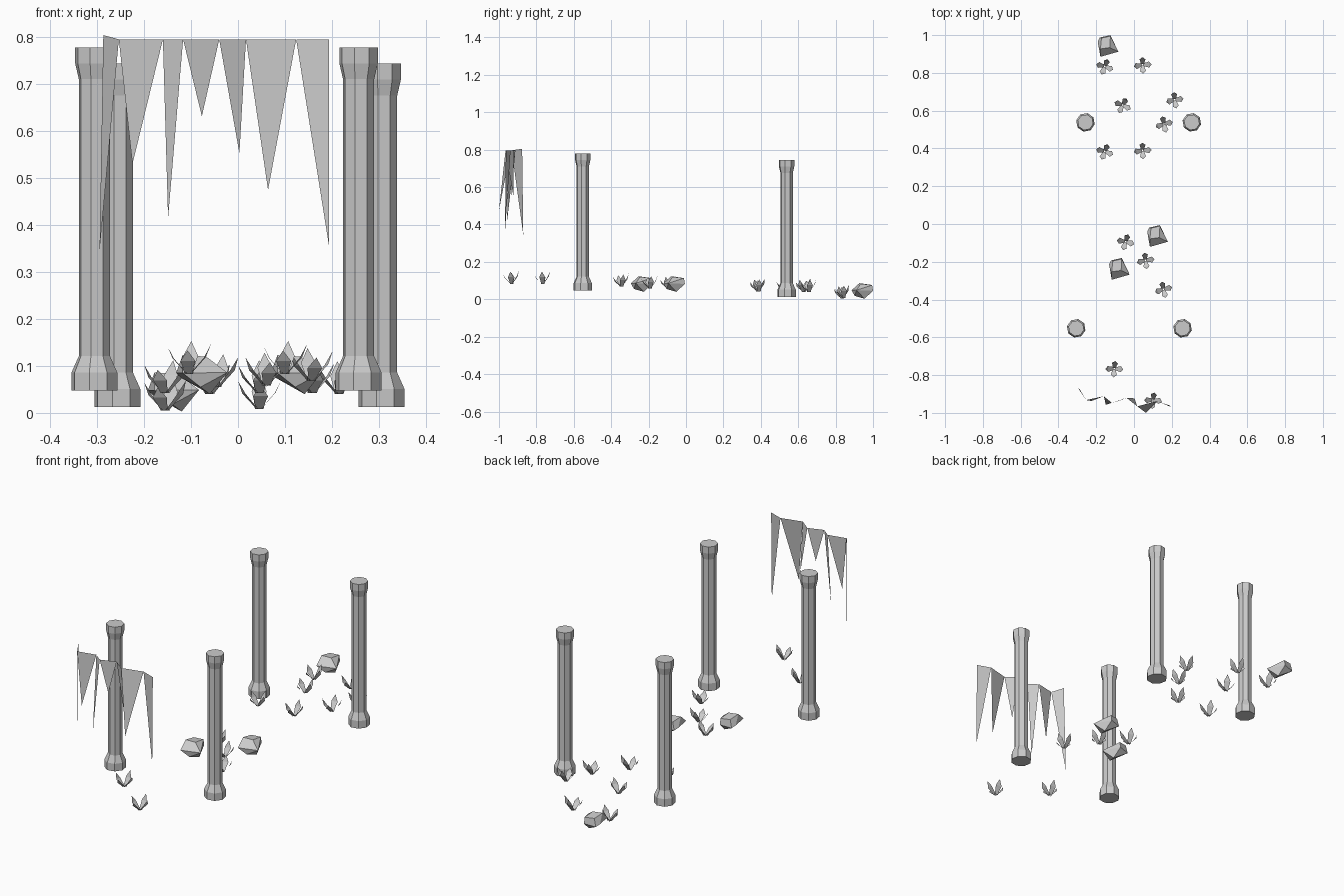
import bpy, bmesh
from math import cos, sin, pi, radians
from mathutils import Vector, Matrix


def finish(bm, name, loc=(0, 0, 0), turn=0.0):
    me = bpy.data.meshes.new(name)
    bm.to_mesh(me)
    bm.free()
    ob = bpy.data.objects.new(name, me)
    ob.location = loc
    ob.rotation_euler.z = radians(turn)
    bpy.context.collection.objects.link(ob)
    return ob


# Columns: octagonal lathe of a (radius, height) profile
COLUMN = [(0.05, 0), (0.05, 0.038), (0.034, 0.073), (0.034, 0.663),
          (0.042, 0.697), (0.042, 0.731)]


def column(name, loc):
    bm = bmesh.new()
    rings = []
    for r, z in COLUMN:
        rings.append([bm.verts.new((r * cos((i + .5) * pi / 4),
                                    r * sin((i + .5) * pi / 4), z)) for i in range(8)])
    for a, b in zip(rings, rings[1:]):
        for i in range(8):
            j = (i + 1) % 8
            bm.faces.new((a[i], a[j], b[j], b[i]))
    bm.faces.new(rings[0][::-1])
    bm.faces.new(rings[-1])
    finish(bm, name, loc, 10)


for side, x in (("left", -0.306), ("right", 0.257)):
    column("front_column_" + side, (x, -0.552, 0.048))
    column("back_column_" + side, (x + 0.049, 0.538, 0.013))


# Rocks: faceted hull around a few corner points
ROCK = [(0.057, -0.03, 0.046), (-0.038, -0.057, 0.045), (-0.052, 0.025, 0.045),
        (0.015, 0.058, 0.042), (-0.042, 0.045, 0.035), (0.012, -0.008, 0.08),
        (-0.038, -0.015, 0.083), (-0.032, 0.042, 0.075), (0.015, 0.053, 0.073),
        (0.02, 0.012, 0.0), (0.0, -0.04, 0.015)]


def rock(name, loc):
    bm = bmesh.new()
    for p in ROCK:
        bm.verts.new(p)
    bmesh.ops.convex_hull(bm, input=bm.verts[:])
    bmesh.ops.dissolve_limit(bm, angle_limit=radians(6), verts=bm.verts[:], edges=bm.edges[:])
    finish(bm, name, loc)


for i, loc in enumerate([(-0.14, 0.942, 0.003), (0.122, -0.064, 0.04), (-0.08, -0.238, 0.04)]):
    rock(f"rock_{i + 1}", loc)


# Plants: four bent single-sheet leaves (direction, reach, height)
LEAVES = [(90, 0.04, 0.07), (192, 0.046, 0.06), (275, 0.047, 0.05), (2, 0.048, 0.064)]
LEAF = [(0.08, 0.0, 0.009), (0.38, 0.26, 0.011), (0.72, 0.55, 0.016)]


def plant(name, loc, turn):
    bm = bmesh.new()
    for ang, reach, h in LEAVES:
        m = Matrix.Rotation(radians(ang), 4, 'Z')
        rows = [[bm.verts.new(m @ Vector((t * reach, s * w, z * h))) for s in (-1, 1)]
                for t, z, w in LEAF]
        for a, b in zip(rows, rows[1:]):
            bm.faces.new((a[0], a[1], b[1], b[0]))
        bm.faces.new((*rows[-1], bm.verts.new(m @ Vector((reach, 0, h)))))
    finish(bm, name, loc, turn)


PLANTS = [(-0.155, 0.835, 0.005, -25), (0.045, 0.843, 0.008, 0), (-0.06, 0.63, 0.04, -30),
          (0.215, 0.658, 0.04, 5), (0.158, 0.53, 0.042, 10), (-0.155, 0.385, 0.042, -25),
          (0.045, 0.39, 0.042, 0), (-0.045, -0.093, 0.055, -20), (0.06, -0.192, 0.058, 5),
          (0.155, -0.345, 0.068, 10), (-0.105, -0.765, 0.083, -8), (0.1, -0.932, 0.083, -10)]
for i, (x, y, z, turn) in enumerate(PLANTS):
    plant(f"plant_{i + 1}", (x, y, z), turn)


# Hanging spikes: folded strip of triangles
TOP = [(-0.287, -0.876, 0.805), (-0.254, -0.932, 0.796), (-0.16, -0.912, 0.796),
       (-0.117, -0.947, 0.796), (-0.04, -0.92, 0.796), (0.017, -0.965, 0.796),
       (0.124, -0.938, 0.796), (0.194, -0.963, 0.796)]
TIPS = [(-0.295, -0.87, 0.345), (-0.225, -0.937, 0.53), (-0.149, -0.957, 0.415),
        (-0.077, -0.935, 0.632), (0.003, -0.923, 0.553), (0.064, -1.0, 0.475),
        (0.194, -0.968, 0.355)]
bm = bmesh.new()
top = [bm.verts.new(p) for p in TOP]
for a, b, tip in zip(top, top[1:], TIPS):
    bm.faces.new((b, a, bm.verts.new(tip)))
finish(bm, "hanging_spikes")
